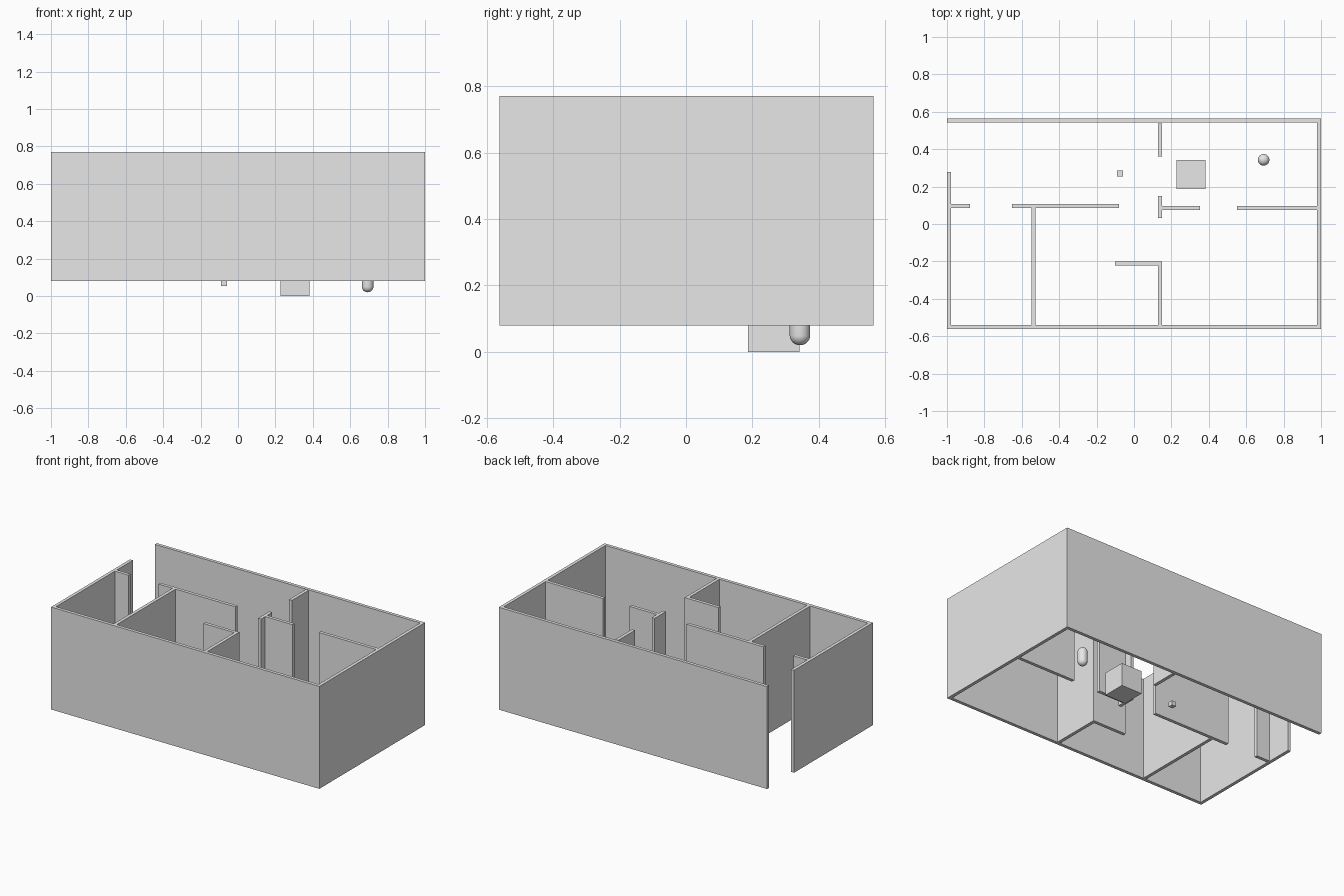
import bpy
import bmesh
from mathutils import Matrix, Vector

default_cube = bpy.data.objects.get("Cube")
if default_cube:
    bpy.data.objects.remove(default_cube)

grey = bpy.data.materials.new("plain_grey")
grey.use_nodes = True
grey.diffuse_color = (0.8, 0.8, 0.8, 1)
grey.node_tree.nodes["Principled BSDF"].inputs["Base Color"].default_value = grey.diffuse_color

FLOOR, TOP = 0.08, 0.77
THICK = 0.022


def add_object(name, bm):
    mesh = bpy.data.meshes.new(name)
    bm.to_mesh(mesh)
    bm.free()
    mesh.materials.append(grey)
    obj = bpy.data.objects.new(name, mesh)
    bpy.context.collection.objects.link(obj)
    return obj


def box(name, low, high):
    low, high = Vector(low), Vector(high)
    bm = bmesh.new()
    place = Matrix.Translation((low + high) / 2) @ Matrix.Diagonal((*(high - low), 1))
    bmesh.ops.create_cube(bm, size=1, matrix=place)
    return add_object(name, bm)


def wall_along_x(name, y, x0, x1):
    box(name, (x0, y - THICK / 2, FLOOR), (x1, y + THICK / 2, TOP))


def wall_along_y(name, x, y0, y1):
    box(name, (x - THICK / 2, y0, FLOOR), (x + THICK / 2, y1, TOP))


# Outer walls, with an entrance gap at the rear of the right side
wall_along_x("front_wall", -0.551, -1, 1)
wall_along_x("back_wall", 0.554, -1, 1)
wall_along_y("left_wall", 0.989, -0.54, 0.543)
wall_along_y("right_wall", -0.989, -0.54, 0.278)

# Inner partitions between the rooms
wall_along_x("entrance_stub", 0.097, -0.978, -0.877)
wall_along_x("corridor_wall", 0.097, -0.652, -0.08)
wall_along_y("bedroom_partition", -0.537, -0.54, 0.086)
wall_along_y("rear_partition", 0.139, 0.36, 0.538)
wall_along_y("doorway_post", 0.139, 0.032, 0.15)
wall_along_x("short_partition", 0.086, 0.15, 0.353)
wall_along_x("side_partition", 0.086, 0.551, 0.978)
wall_along_x("nook_wall", -0.211, -0.102, 0.15)
wall_along_y("nook_partition", 0.139, -0.54, -0.222)

# Loose blocks
box("large_block", (0.226, 0.186, 0), (0.381, 0.341, 0.155))
box("small_block", (-0.091, 0.254, 0.053), (-0.06, 0.285, 0.084))

# Capsule: a sphere whose upper half is lifted
RADIUS, LENGTH = 0.031, 0.062
bm = bmesh.new()
bmesh.ops.create_uvsphere(bm, u_segments=32, v_segments=17, radius=RADIUS)
for vert in bm.verts:
    if vert.co.z > 0:
        vert.co.z += LENGTH
    vert.co += Vector((0.693, 0.343, 0.02 + RADIUS))
capsule = add_object("capsule", bm)
capsule.data.shade_smooth()
